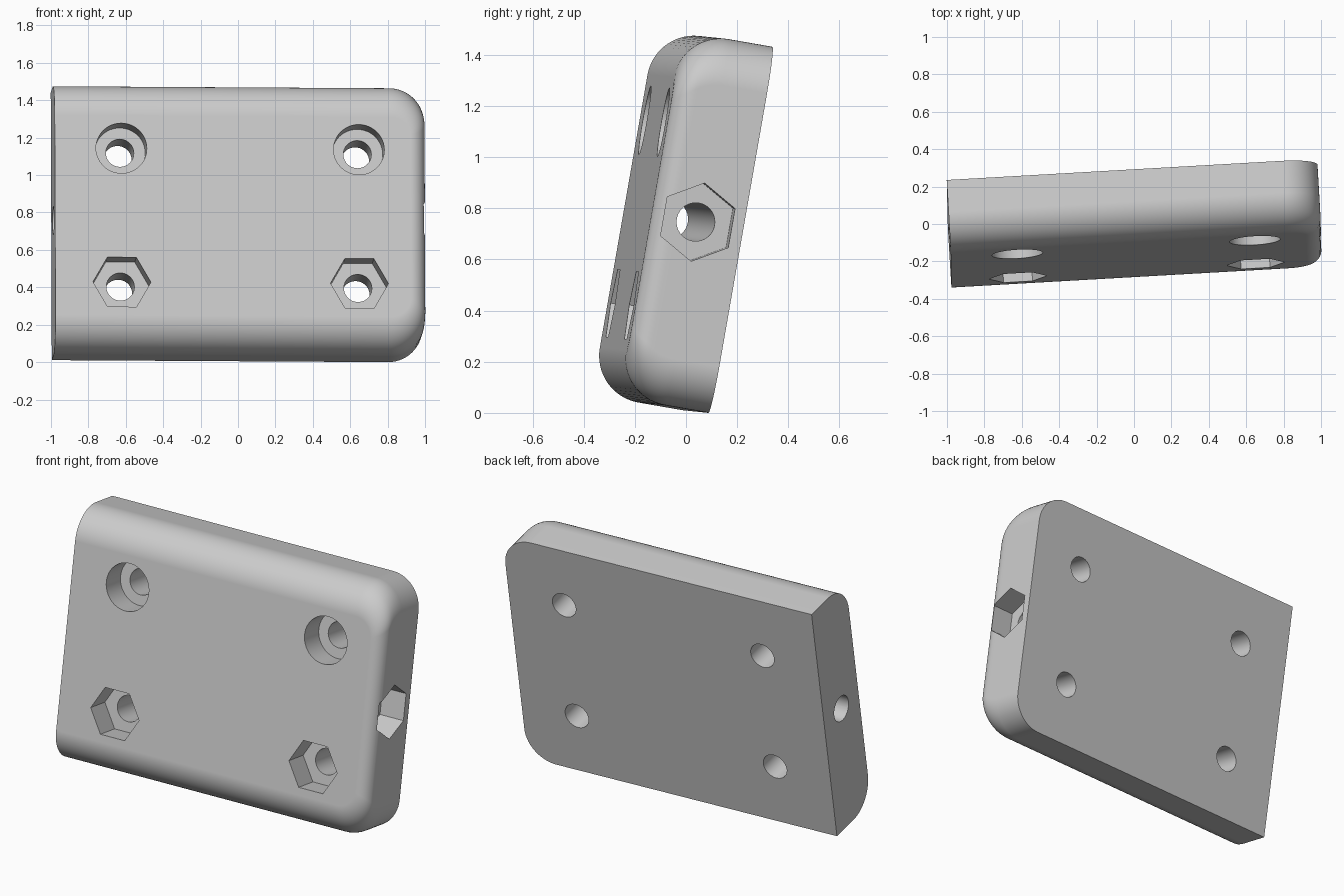
import bpy, bmesh
from math import sin, cos, pi, sqrt
from mathutils import Matrix, Vector

if "Cube" in bpy.data.objects:
    bpy.data.objects.remove(bpy.data.objects["Cube"])

LENGTH, THICK, HEIGHT = 1.985, 0.36, 1.453
ROUND, EDGE = 0.185, 0.08          # large corner radius, small end-edge radius
BOLT_R, RECESS_R, HEX_R, DEPTH = 0.075, 0.136, 0.155, 0.15

grey = bpy.data.materials.new("plain grey")
grey.use_nodes = True
grey.diffuse_color = (0.6, 0.6, 0.6, 1)
grey.node_tree.nodes["Principled BSDF"].inputs["Base Color"].default_value = (0.6, 0.6, 0.6, 1)


def loft(name, rings):
    """Closed solid skinned through equal-length rings of points."""
    bm = bmesh.new()
    loops = [[bm.verts.new(p) for p in ring] for ring in rings]
    n = len(loops[0])
    for a, b in zip(loops, loops[1:]):
        for i in range(n):
            j = (i + 1) % n
            bm.faces.new((a[i], a[j], b[j], b[i]))
    bm.faces.new(loops[0])
    bm.faces.new(loops[-1])
    bmesh.ops.recalc_face_normals(bm, faces=bm.faces)
    mesh = bpy.data.meshes.new(name)
    bm.to_mesh(mesh)
    bm.free()
    mesh.materials.append(grey)
    obj = bpy.data.objects.new(name, mesh)
    bpy.context.collection.objects.link(obj)
    return obj


def outline(y, inset_z, inset_x, steps=14):
    """Block outline at one depth: square at the right end, rounded at the left end."""
    x, z, r = LENGTH / 2 - inset_x, HEIGHT / 2 - inset_z, ROUND - inset_x
    pts = [Vector((-LENGTH / 2, y, z)), Vector((-LENGTH / 2, y, -z))]
    for sign in (-1, 1):
        for i in range(steps + 1):
            a = pi / 2 * (i / steps if sign > 0 else 1 - i / steps)
            pts.append(Vector((x - r + r * cos(a), y, sign * (z - r + r * sin(a)))))
    return pts


def prism(sides, radius, axis, start, end, cx=0, cz=0):
    rings = []
    for d in (start, end):
        ring = []
        for i in range(sides):
            u, v = radius * cos(2 * pi * i / sides), radius * sin(2 * pi * i / sides)
            ring.append((cx + u, d, cz + v) if axis == "y" else (d, v, cz + u))
        rings.append(ring)
    return loft("cutter", rings)


# Block with rounded front edges
rings = []
for i in range(17):
    a = pi / 2 * i / 16
    d = ROUND * (1 - cos(a))
    end_inset = EDGE - sqrt(EDGE ** 2 - (EDGE - d) ** 2) if d < EDGE else 0
    rings.append(outline(d - THICK / 2, ROUND * (1 - sin(a)), end_inset))
rings.append(outline(THICK / 2, 0, 0))
block = loft("mounting_block", rings)

# Four bolt holes: round recesses above, hexagonal pockets below
front = -THICK / 2
cutters = []
for x in (-0.636, 0.636):
    for z, sides, radius in ((0.363, 48, RECESS_R), (-0.363, 6, HEX_R)):
        cutters.append(prism(sides, radius, "y", front - 0.1, front + DEPTH, x, z))
        cutters.append(prism(40, BOLT_R, "y", front - 0.1, THICK, x, z))

# Lengthwise hole with a hexagonal pocket at the left end
cutters.append(prism(6, HEX_R, "x", LENGTH / 2 - DEPTH, LENGTH))
cutters.append(prism(40, BOLT_R, "x", -LENGTH, LENGTH))

bpy.ops.object.select_all(action="DESELECT")
bpy.context.view_layer.objects.active = block
block.select_set(True)
for cutter in cutters:
    cutter.hide_render = True
    mod = block.modifiers.new("cut", "BOOLEAN")
    mod.operation, mod.solver, mod.object = "DIFFERENCE", "EXACT", cutter
    bpy.ops.object.modifier_apply(modifier=mod.name)
    bpy.data.objects.remove(cutter)

# Smooth curves, flat faces kept flat
bpy.ops.object.shade_smooth_by_angle(angle=pi / 6)
weighted = block.modifiers.new("flat faces", "WEIGHTED_NORMAL")
weighted.keep_sharp = True

# Lean back and turn slightly, standing on the ground
up = Vector((-0.004, 0.172, 0.985)).normalized()
along = Vector((0.998, 0.057, -0.006))
along = (along - up * along.dot(up)).normalized()
turn = Matrix((along, up.cross(along), up)).transposed()
block.data.transform(turn.to_4x4())
pts = [v.co for v in block.data.vertices]
low = Vector([min(p[k] for p in pts) for k in range(3)])
high = Vector([max(p[k] for p in pts) for k in range(3)])
middle = (low + high) / 2
block.data.transform(Matrix.Translation((-middle.x, -middle.y, -low.z)))
